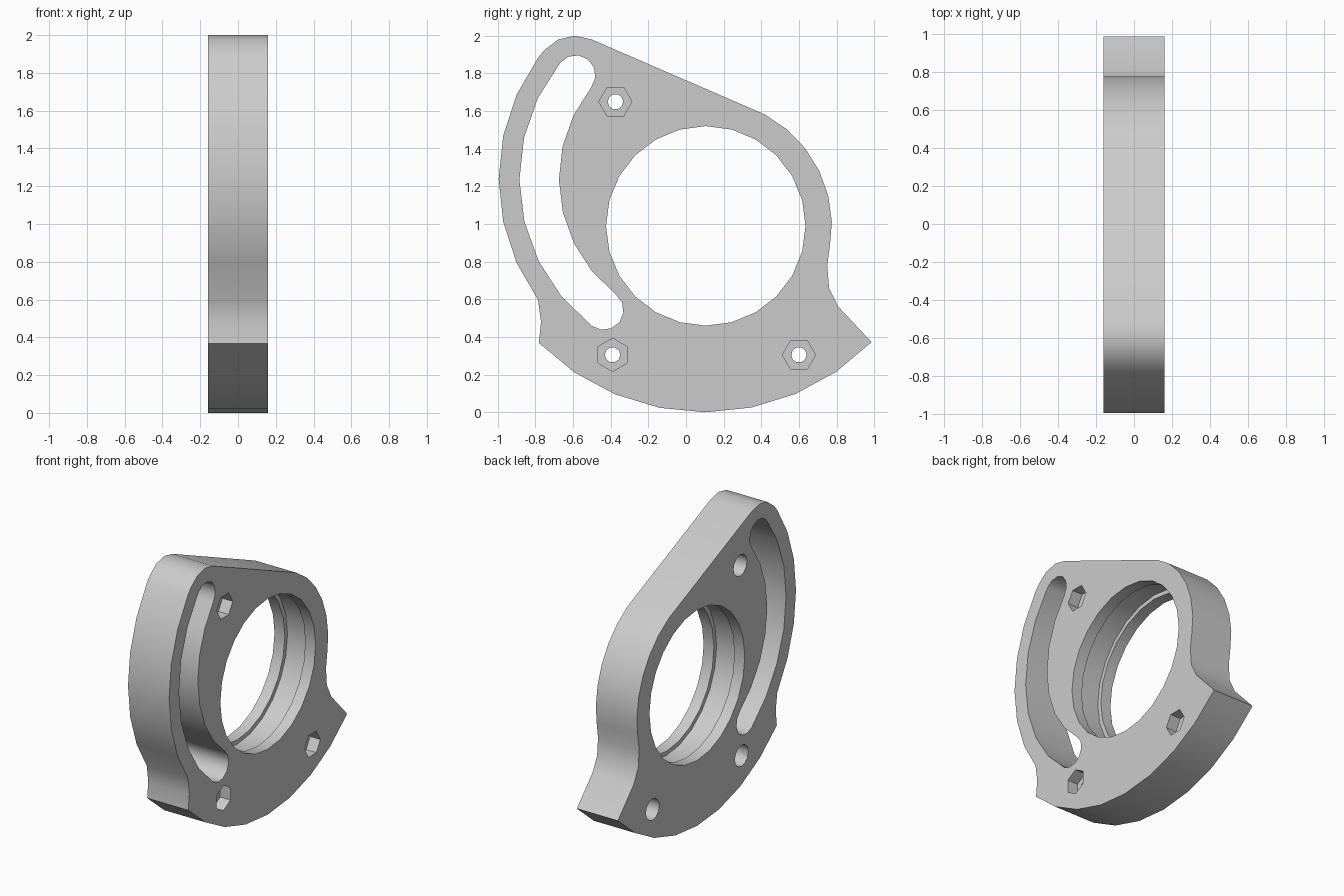
import bpy, bmesh
from math import cos, sin, radians

old = bpy.data.objects.get("Cube")
if old:
    bpy.data.objects.remove(old, do_unlink=True)

grey = bpy.data.materials.new("light grey")
grey.use_nodes = True
colour = (0.6, 0.6, 0.6, 1)
grey.diffuse_color = colour
grey.node_tree.nodes["Principled BSDF"].inputs["Base Color"].default_value = colour

HALF = 0.16             # half of the plate thickness
SWING = (0.1, 1.24)     # shared centre of base, slot and left edge arcs
BORE = (0.105, 0.99)


def arc(centre, radius, start, end, steps):
    """Points of an arc in the y-z plane, both ends included."""
    angles = [radians(start + (end - start) * i / steps) for i in range(steps + 1)]
    return [(centre[0] + radius * cos(a), centre[1] + radius * sin(a)) for a in angles]


def circle(centre, radius, sides, turn=0):
    return arc(centre, radius, turn, turn + 360, sides)[:-1]


def prism(name, points, x0, x1):
    """Extrude a y-z profile from x0 to x1."""
    bm = bmesh.new()
    face = bm.faces.new([bm.verts.new((x0, y, z)) for y, z in points])
    out = bmesh.ops.extrude_face_region(bm, geom=[face])
    moved = [v for v in out["geom"] if isinstance(v, bmesh.types.BMVert)]
    bmesh.ops.translate(bm, verts=moved, vec=(x1 - x0, 0, 0))
    bmesh.ops.recalc_face_normals(bm, faces=bm.faces)
    mesh = bpy.data.meshes.new(name)
    bm.to_mesh(mesh)
    bm.free()
    mesh.materials.append(grey)
    obj = bpy.data.objects.new(name, mesh)
    bpy.context.collection.objects.link(obj)
    return obj


# Plate outline: curved base, hooked right edge, bore shoulder, top cap, left edge
outline = arc(SWING, 1.24, 224.7, 315.6, 8)
outline += [(0.81, 0.56), (0.76, 0.66), (0.75, 0.78), (0.765, 0.89)]
outline += arc(BORE, 0.67, 2, 62, 5)
outline += arc((-0.59, 1.79), 0.21, 65, 140, 3)
outline += arc(SWING, 1.095, 144, 216, 6)
outline += [(-0.77, 0.48)]
plate = prism("mounting_plate", outline, -HALF, HALF)

# Curved adjustment slot with rounded ends
top, bottom = 141.2, 232.4
slot = arc(SWING, 0.985, top, bottom, 7)
slot += arc(arc(SWING, 0.88, bottom, top, 1)[0], 0.105, bottom, bottom + 180, 6)[1:-1]
slot += arc(SWING, 0.775, bottom, top, 7)
slot += arc(arc(SWING, 0.88, top, bottom, 1)[0], 0.105, top - 180, top, 6)[1:-1]
cutters = [prism("slot_cutter", slot, -0.3, 0.3)]

# Main bore with a wider groove inside
cutters.append(prism("bore_cutter", circle(BORE, 0.53, 24), -0.3, 0.3))
cutters.append(prism("groove_cutter", circle(BORE, 0.56, 24), -0.08, 0.08))

# Bolt holes: hexagonal nut pocket on one side, round counterbore on the other
for centre, turn in (((-0.375, 1.65), 0), ((-0.39, 0.305), 30), ((0.6, 0.305), 0)):
    cutters.append(prism("bolt_cutter", circle(centre, 0.041, 10), -0.3, 0.3))
    cutters.append(prism("nut_cutter", circle(centre, 0.088, 6, turn), 0.08, 0.3))
    cutters.append(prism("counterbore_cutter", circle(centre, 0.075, 12), -0.3, -0.06))

bpy.context.view_layer.objects.active = plate
for cutter in cutters:
    mod = plate.modifiers.new("cut", "BOOLEAN")
    mod.operation = "DIFFERENCE"
    mod.solver = "EXACT"
    mod.object = cutter
    bpy.ops.object.modifier_apply(modifier=mod.name)
    bpy.data.objects.remove(cutter, do_unlink=True)

# Smooth the curved walls, keep the rims sharp
bpy.ops.object.select_all(action="DESELECT")
plate.select_set(True)
bpy.ops.object.shade_smooth_by_angle(angle=radians(35))
